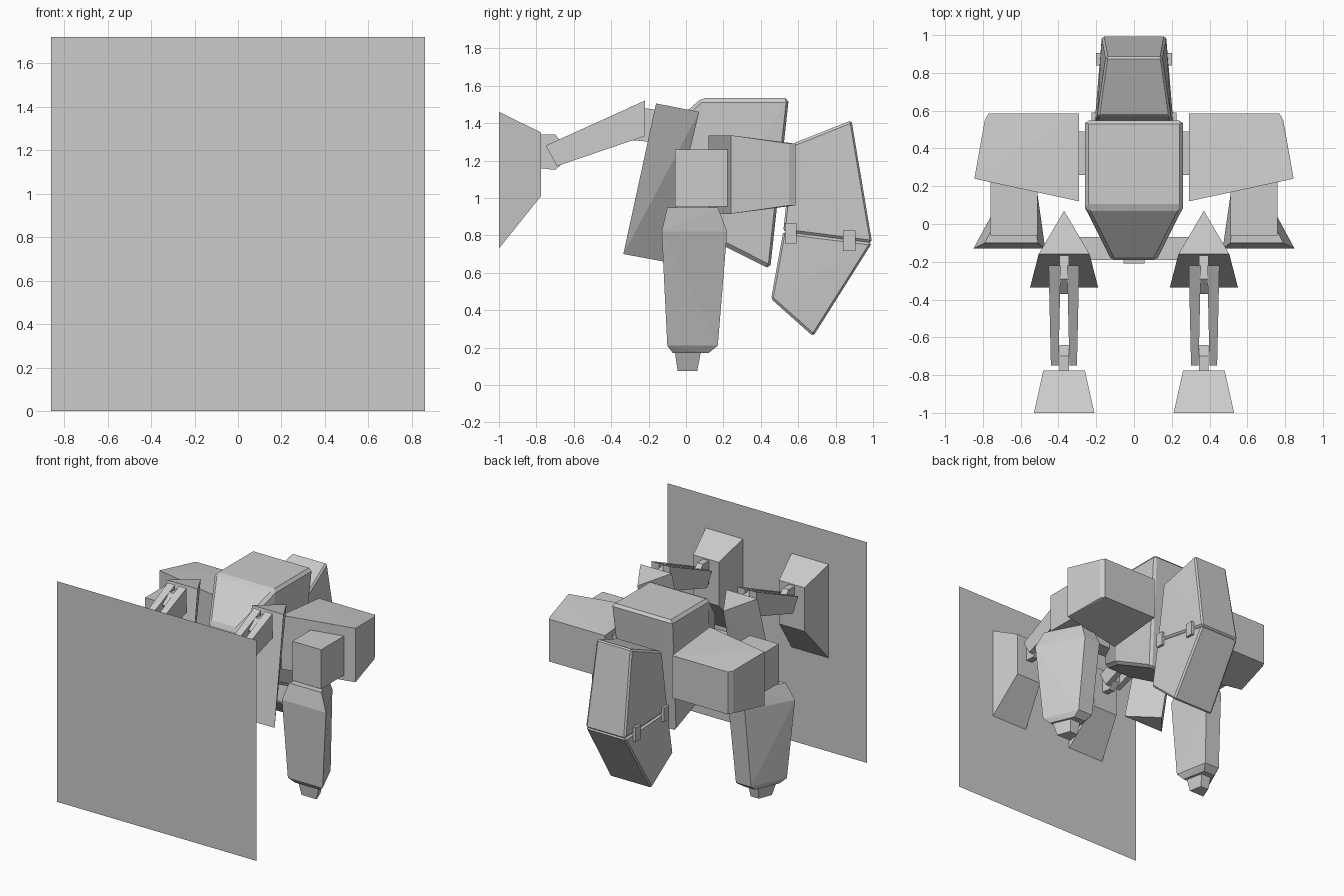
import bpy
import bmesh
from math import radians

if "Cube" in bpy.data.objects:
    bpy.data.objects.remove(bpy.data.objects["Cube"], do_unlink=True)

grey = bpy.data.materials.new("plain_grey")
grey.use_nodes = True
colour = (0.6, 0.6, 0.6, 1)
grey.diffuse_color = colour
grey.node_tree.nodes["Principled BSDF"].inputs["Base Color"].default_value = colour


def finish(obj, mirror=False, bevel=0):
    """Apply the material and the optional modifiers."""
    obj.data.materials.append(grey)
    if bevel:
        mod = obj.modifiers.new("Bevel", "BEVEL")
        mod.width = bevel
        mod.segments = 1
        mod.limit_method = "ANGLE"
    if mirror:
        obj.modifiers.new("Mirror", "MIRROR").use_clip = False
    return obj


def solid(name, points, **options):
    """Convex flat-faced block around the given corners."""
    bm = bmesh.new()
    for point in points:
        bm.verts.new(point)
    result = bmesh.ops.convex_hull(bm, input=bm.verts)
    inside = set(result["geom_interior"]) | set(result["geom_unused"])
    bmesh.ops.delete(bm, geom=[v for v in inside if isinstance(v, bmesh.types.BMVert)],
                     context="VERTS")
    bmesh.ops.dissolve_limit(bm, angle_limit=radians(1), verts=bm.verts, edges=bm.edges)
    bmesh.ops.recalc_face_normals(bm, faces=bm.faces)
    mesh = bpy.data.meshes.new(name)
    bm.to_mesh(mesh)
    bm.free()
    obj = bpy.data.objects.new(name, mesh)
    bpy.context.collection.objects.link(obj)
    return finish(obj, **options)


def slab(name, rows, centre=0, **options):
    """Side profile with a half width for each corner: (y, z, half)."""
    points = [(centre + side * half, y, z) for y, z, half in rows for side in (-1, 1)]
    return solid(name, points, **options)


def box(name, xs, ys, zs, **options):
    return solid(name, [(x, y, z) for x in xs for y in ys for z in zs], **options)


def ring(z, front, back):
    """Level section: front and back edges, each (y, x inner, x outer)."""
    return [(x, y, z) for y, *ends in (front, back) for x in ends]


# Wall panel
bpy.ops.mesh.primitive_plane_add(size=1.72, location=(0, -1, 0.86),
                                 rotation=(radians(90), 0, 0))
bpy.context.object.name = "wall_panel"
finish(bpy.context.object)

# Torso with tapered nose
slab("torso", [(-.19, .94, .12), (-.19, 1.29, .12), (.085, 1.535, .26),
               (.55, 1.535, .26), (.45, .62, .22), (.09, .8, .25)], bevel=.02)
box("nose_plate", (-.055, .055), (-.21, -.18), (1.02, 1.2))
box("hip_axle", (-.3, .3), (-.19, -.07), (1.03, 1.16))

# Backpack in two shells with latches over the seam
seam = [(.52, .82, .21), (.995, .76, .17)]
slab("backpack_upper", seam + [(.57, 1.29, .195), (.885, 1.415, .15)], bevel=.012)
slab("backpack_lower", seam + [(.455, .46, .21), (.68, .26, .18)], bevel=.012)
box("front_latch", (.18, .225), (.53, .59), (.755, .865), mirror=True)
box("rear_latch", (.16, .2), (.84, .905), (.715, .825), mirror=True)

# Arms
box("shoulder_joint", (.24, .3), (.26, .49), (1, 1.26), mirror=True)
front = [(x, y, z) for x, y in ((.29, .12), (.845, .24)) for z in (.915, 1.335)]
rear = [(x, y, z) for x, y in ((.29, .585), (.77, .585), (.79, .55)) for z in (.96, 1.29)]
solid("upper_arm", front + rear, mirror=True)
box("elbow_block", (.51, .76), (-.06, .25), (.955, 1.26), mirror=True)
solid("forearm",
      ring(.95, (-.1, .51, .79), (.17, .54, .65))
      + ring(.82, (-.13, .47, .85), (.22, .52, .66))
      + ring(.21, (-.1, .5, .8), (.17, .55, .68))
      + ring(.17, (-.07, .54, .76), (.12, .58, .68)), mirror=True)
solid("forearm_tip",
      ring(.18, (-.06, .56, .74), (.08, .59, .68))
      + ring(.075, (-.045, .58, .71), (.06, .6, .67)), mirror=True)

# Legs, reaching forward to the wall panel
leg = .37
slab("knee_shield", [(-.16, 1.505, .135), (-.335, .7, .18),
                     (.07, 1.46, 0), (-.12, .66, 0)], leg, mirror=True)
slab("knee_hinge", [(-.37, 1.42, .025), (-.29, 1.49, .025), (-.15, 1.47, .025),
                    (-.19, 1.3, .025), (-.31, 1.31, .025)], leg, mirror=True)
for name, offset in (("inner_strut", -.048), ("outer_strut", .05)):
    slab(name, [(-.75, 1.28, .02), (-.69, 1.17, .02),
                (-.22, 1.52, .032), (-.22, 1.33, .032)], leg + offset, mirror=True)
slab("ankle_hinge", [(-.79, 1.34, .025), (-.7, 1.34, .025), (-.64, 1.27, .025),
                     (-.64, 1.2, .025), (-.7, 1.15, .025), (-.79, 1.16, .025)],
     leg, mirror=True)
slab("foot", [(-1, .73, .16), (-1, 1.46, .16), (-.775, 1.01, .11),
              (-.775, 1.35, .11)], leg, mirror=True)
